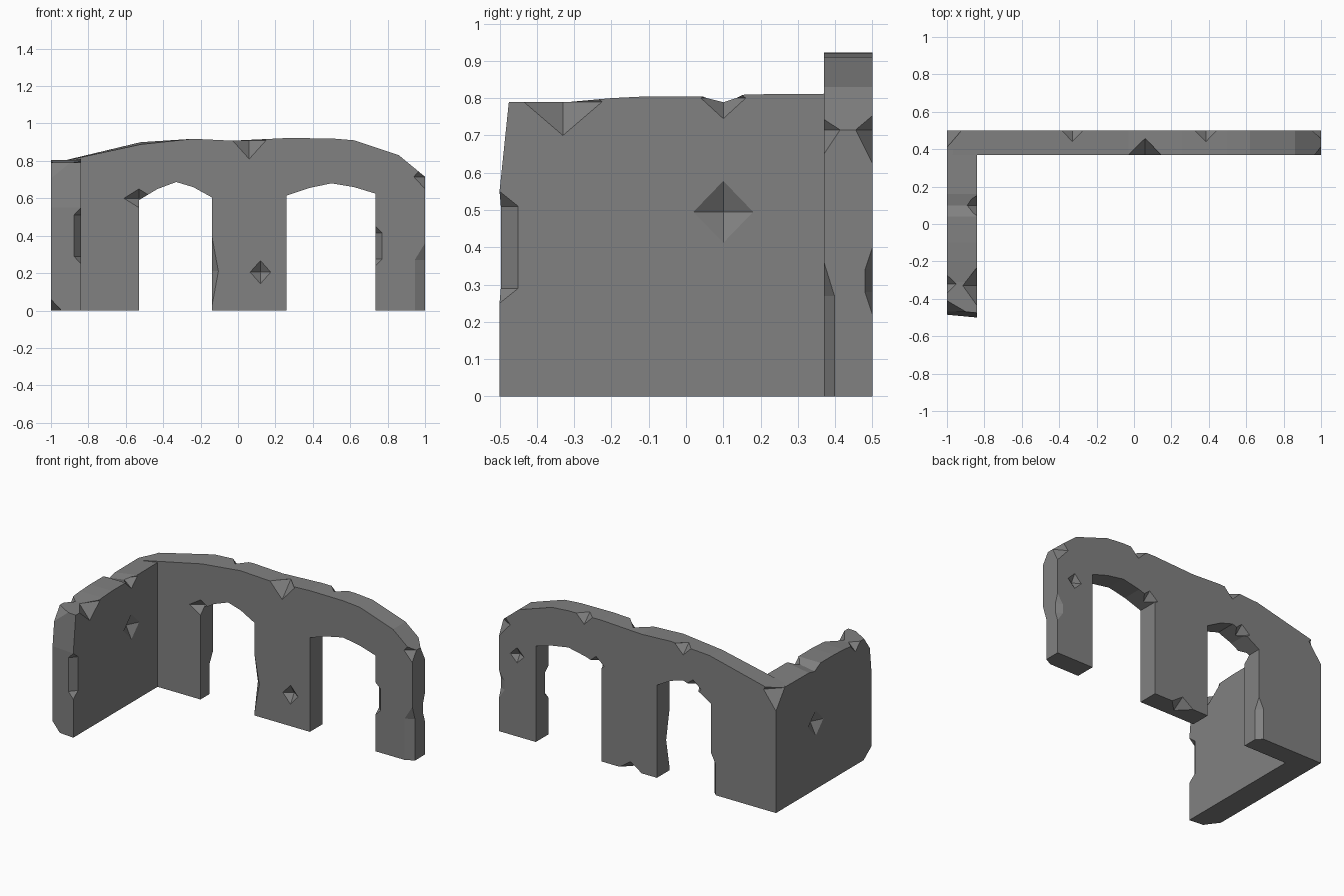
import bpy, bmesh

if "Cube" in bpy.data.objects:
    bpy.data.objects.remove(bpy.data.objects["Cube"])

stone = bpy.data.materials.new("grey stone")
stone.diffuse_color = (0.22, 0.22, 0.22, 1)
stone.use_nodes = True
stone.node_tree.nodes["Principled BSDF"].inputs["Base Color"].default_value = stone.diffuse_color


def make_object(name, bm):
    bmesh.ops.recalc_face_normals(bm, faces=bm.faces)
    mesh = bpy.data.meshes.new(name)
    bm.to_mesh(mesh)
    bm.free()
    mesh.materials.append(stone)
    ob = bpy.data.objects.new(name, mesh)
    bpy.context.collection.objects.link(ob)
    return ob


def prism(name, points, offset):
    """Extrude a closed outline along an offset vector."""
    bm = bmesh.new()
    face = bm.faces.new([bm.verts.new(p) for p in points])
    res = bmesh.ops.extrude_face_region(bm, geom=[face])
    verts = [g for g in res["geom"] if isinstance(g, bmesh.types.BMVert)]
    bmesh.ops.translate(bm, verts=verts, vec=offset)
    return make_object(name, bm)


def chip(center, radii, stretch=0):
    """Diamond-shaped cutter, optionally with a straight middle along z."""
    cx, cy, cz = center
    rx, ry, rz = radii
    pts = {(0, 0, rz), (0, 0, -rz)}
    for s in (-stretch, stretch):
        pts |= {(rx, 0, s), (-rx, 0, s), (0, ry, s), (0, -ry, s)}
    bm = bmesh.new()
    for x, y, z in sorted(pts):
        bm.verts.new((cx + x, cy + y, cz + z))
    bmesh.ops.convex_hull(bm, input=bm.verts)
    ob = make_object("chip_cutter", bm)
    ob.hide_render = True
    return ob


F, B = 0.37, 0.50       # front and back of the arched wall
L, I = -1.0, -0.84      # outer and inner face of the side wall

# Arched wall: curved top, two arched doorways open to the ground
outline = [(-1, 0), (-0.53, 0), (-0.53, 0.59), (-0.43, 0.65), (-0.33, 0.687),
           (-0.24, 0.66), (-0.14, 0.605), (-0.14, 0), (0.26, 0), (0.26, 0.615),
           (0.38, 0.655), (0.5, 0.68), (0.62, 0.66), (0.735, 0.625), (0.735, 0),
           (1, 0), (1, 0.715), (0.86, 0.83), (0.62, 0.91), (0.5, 0.92),
           (0.26, 0.922), (-0.03, 0.908), (-0.24, 0.918), (-0.52, 0.888), (-1, 0.785)]
wall = prism("ruined_wall", [(x, F, z) for x, z in outline], (0, B - F, 0))
for v in wall.data.vertices:
    if v.co.y > 0.45 and 0.87 < v.co.z < 0.9:
        v.co.z += 0.012

# Side wall with worn top and leaning end
side_outline = [(-0.5, 0), (0.40, 0), (0.40, 0.812), (0.16, 0.81), (0.10, 0.797),
                (0.04, 0.805), (-0.1, 0.805), (-0.2, 0.80), (-0.31, 0.79),
                (-0.475, 0.79), (-0.5, 0.55)]
side = prism("side_wall", [(L, y, z) for y, z in side_outline], (I - L, 0, 0))
for v in side.data.vertices:
    if v.co.x < -0.9 and v.co.y > 0.1 and v.co.z > 0.7:
        v.co.z -= 0.025
    if v.co.x < -0.9 and v.co.y < -0.45:
        v.co.y += 0.015

cutters = [
    # Side wall edges, corners and pits
    chip((I, -0.33, 0.79), (0.075, 0.105, 0.09)),
    chip((I, 0.10, 0.80), (0.065, 0.06, 0.055)),
    chip((L, -0.32, 0.79), (0.05, 0.05, 0.05)),
    chip((I, -0.5, 0.40), (0.04, 0.05, 0.15), 0.11),
    chip((I, 0.10, 0.495), (0.04, 0.08, 0.083)),
    chip((L, 0.09, 0.43), (0.04, 0.08, 0.083)),
    chip((L, -0.48, 0.79), (0.12, 0.07, 0.10)),
    chip((L, -0.485, 0.0), (0.06, 0.08, 0.06)),
    # Arched wall top edges
    chip((0.06, F, 0.91), (0.09, 0.09, 0.10)),
    chip((-0.33, B, 0.913), (0.06, 0.06, 0.06)),
    chip((0.385, B, 0.922), (0.06, 0.06, 0.06)),
    chip((L, B, 0.785), (0.09, 0.09, 0.12)),
    # Arched wall right end
    chip((1, F, 0.715), (0.06, 0.043, 0.065)),
    chip((1, B, 0.715), (0.08, 0.045, 0.09)),
    chip((1, F, 0.10), (0.055, 0.028, 0.26), 0.17),
    chip((1, B, 0.31), (0.04, 0.02, 0.09), 0.03),
    # Doorway edges
    chip((-0.14, F, 0.21), (0.035, 0.035, 0.19)),
    chip((-0.53, F, 0.60), (0.08, 0.05, 0.05)),
    chip((0.735, F, 0.345), (0.036, 0.036, 0.105), 0.07),
    chip((-0.53, B, 0.10), (0.035, 0.035, 0.17), 0.10),
    chip((-0.40, B, 0.66), (0.06, 0.06, 0.05)),
    chip((0.30, B, 0.625), (0.06, 0.06, 0.05)),
    chip((0.05, B, 0.0), (0.08, 0.08, 0.055)),
    # Pits in the faces
    chip((0.12, F, 0.205), (0.055, 0.04, 0.062)),
    chip((0.87, B, 0.53), (0.05, 0.03, 0.05)),
]


def boolean(target, other, operation):
    mod = target.modifiers.new(operation, 'BOOLEAN')
    mod.object = other
    mod.operation = operation
    mod.solver = 'EXACT'


boolean(wall, side, 'UNION')
for c in cutters:
    boolean(wall, c, 'DIFFERENCE')

# Bake the cuts and drop the helpers
bpy.context.view_layer.update()
deps = bpy.context.evaluated_depsgraph_get()
baked = bpy.data.meshes.new_from_object(wall.evaluated_get(deps))
wall.modifiers.clear()
wall.data = baked
for ob in cutters + [side]:
    bpy.data.objects.remove(ob)
wall.data.materials.clear()
wall.data.materials.append(stone)
for p in wall.data.polygons:
    p.material_index = 0
    p.use_smooth = False
